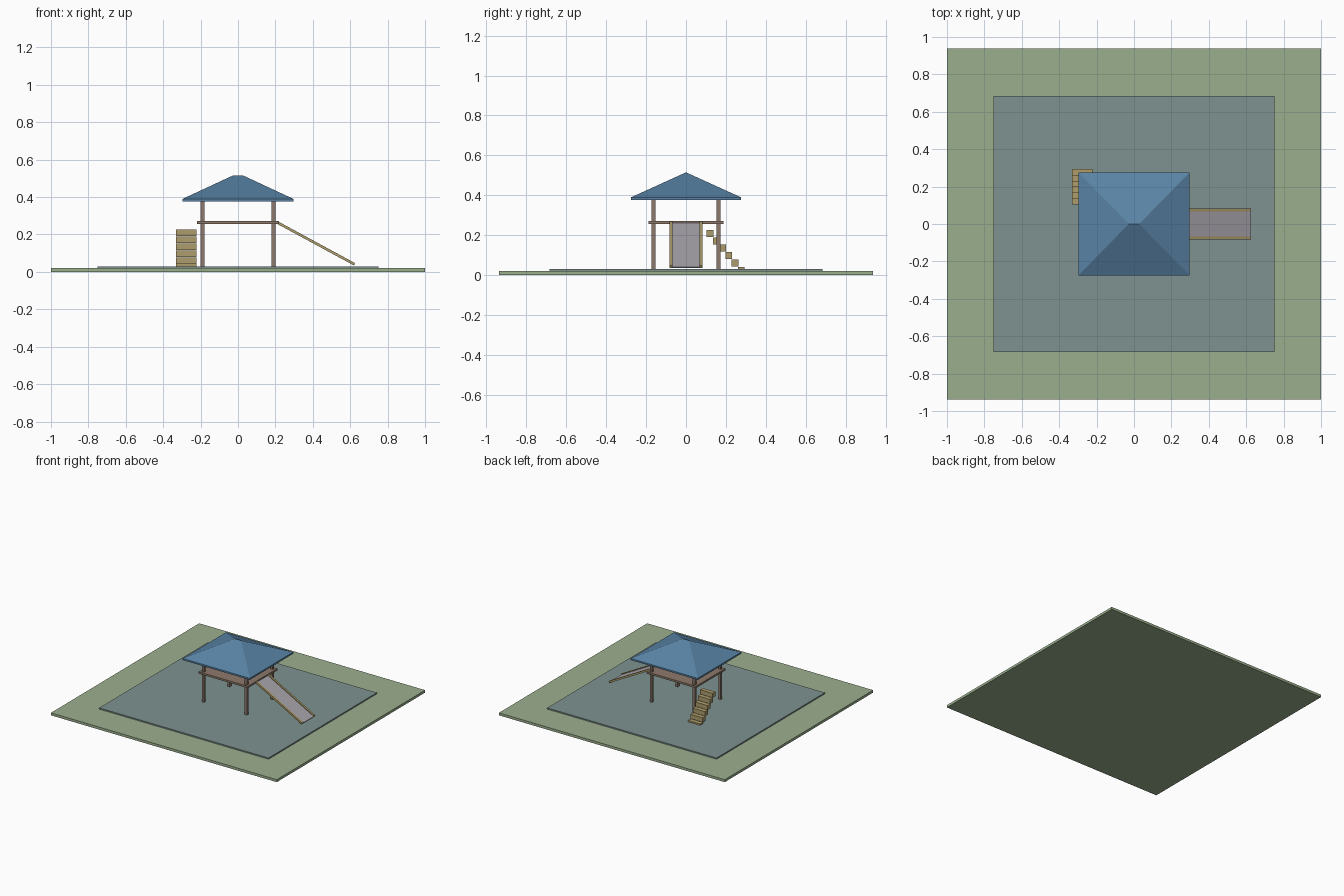
import bpy, bmesh, math

if "Cube" in bpy.data.objects:
    bpy.data.objects.remove(bpy.data.objects["Cube"])


def material(name, rgb):
    m = bpy.data.materials.new(name)
    m.diffuse_color = (*rgb, 1)
    m.use_nodes = True
    m.node_tree.nodes["Principled BSDF"].inputs["Base Color"].default_value = m.diffuse_color
    return m


GRASS = material("grass", (0.33, 0.43, 0.27))
MAT = material("soft_surface", (0.21, 0.29, 0.28))
WOOD = material("dark_wood", (0.27, 0.19, 0.15))
TAN = material("tan_wood", (0.42, 0.34, 0.15))
SLIDE = material("slide_metal", (0.40, 0.38, 0.42))
BLUE = material("blue_roof", (0.10, 0.23, 0.38))


def box(name, centre, size, mat, tilt=0):
    bm = bmesh.new()
    bmesh.ops.create_cube(bm, size=1)
    bmesh.ops.scale(bm, vec=size, verts=bm.verts)
    me = bpy.data.meshes.new(name)
    bm.to_mesh(me)
    bm.free()
    me.materials.append(mat)
    ob = bpy.data.objects.new(name, me)
    ob.location = centre
    ob.rotation_euler.y = tilt
    bpy.context.collection.objects.link(ob)
    return ob


# Ground and play surface
box("ground", (0, 0, 0.01), (2, 1.876, 0.02), GRASS)
box("play_surface", (0, 0, 0.025), (1.5, 1.37, 0.01), MAT)

# Posts and raised deck
for sx, side in ((-1, "left"), (1, "right")):
    for sy, end in ((-1, "front"), (1, "back")):
        box(f"{end}_{side}_post", (sx * 0.19, sy * 0.162, 0.205),
            (0.02, 0.02, 0.355), WOOD)
box("deck", (0, 0, 0.2635), (0.436, 0.374, 0.015), WOOD)

# Hipped roof with a thin eave: a box whose top is drawn in to a short ridge
RX, RY, RIDGE = 0.297, 0.275, 0.028
box("roof_eave", (0, 0, 0.3835), (2 * RX, 2 * RY, 0.013), BLUE)
bm = bmesh.new()
base = [bm.verts.new((x, y, 0.39))
        for x, y in ((-RX, -RY), (RX, -RY), (RX, RY), (-RX, RY))]
left, right = [bm.verts.new((x, 0, 0.515)) for x in (-RIDGE, RIDGE)]
a, b, c, d = base
for f in ((d, c, b, a), (a, b, right, left), (b, c, right),
          (c, d, left, right), (d, a, left)):
    bm.faces.new(f)
me = bpy.data.meshes.new("roof")
bm.to_mesh(me)
bm.free()
me.materials.append(BLUE)
bpy.context.collection.objects.link(bpy.data.objects.new("roof", me))

# Slide: sloping bed between two rails
x0, z0, x1, z1 = 0.214, 0.262, 0.622, 0.041
length = math.hypot(x1 - x0, z1 - z0)
tilt = math.atan2(z0 - z1, x1 - x0)
mid = ((x0 + x1) / 2, (z0 + z1) / 2)
box("slide_bed", (mid[0], 0, mid[1] - 0.003), (length, 0.14, 0.007), SLIDE, tilt)
for sy, side in ((-1, "front"), (1, "back")):
    box(f"slide_{side}_rail", (mid[0], sy * 0.075, mid[1]),
        (length, 0.016, 0.014), TAN, tilt)

# Steps descending towards the back
for i in range(6):
    box(f"step_{i + 1}", (-0.277, 0.12 + 0.0314 * i, 0.2085 - 0.037 * i),
        (0.11, 0.034, 0.035), TAN)
